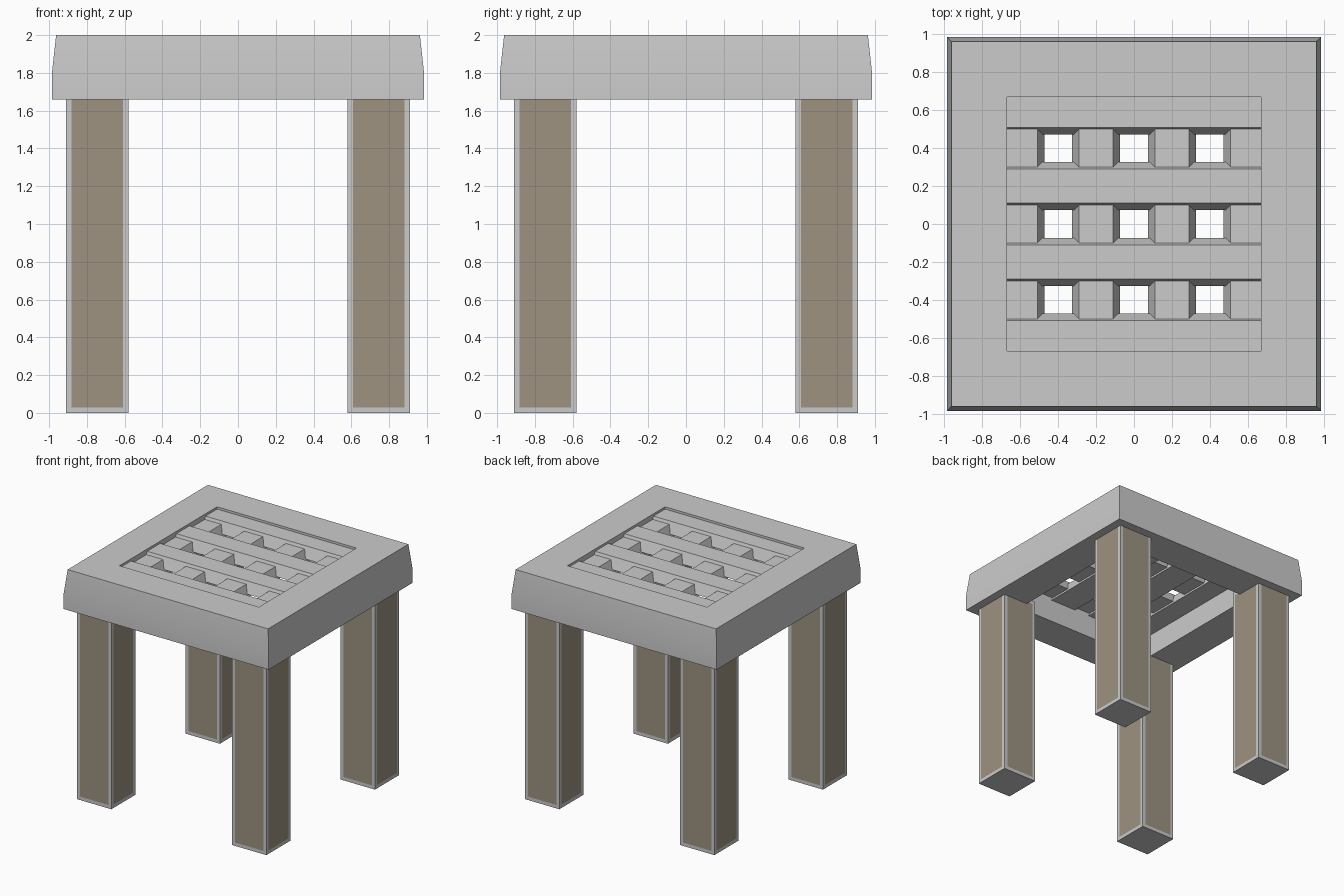
import bpy
import bmesh
from mathutils import Matrix

cube = bpy.data.objects.get("Cube")
if cube:
    bpy.data.objects.remove(cube, do_unlink=True)


def make_material(name, color):
    mat = bpy.data.materials.new(name)
    mat.use_nodes = True
    mat.diffuse_color = color
    mat.node_tree.nodes["Principled BSDF"].inputs["Base Color"].default_value = color
    return mat


grey = make_material("pale grey", (0.6, 0.6, 0.6, 1))
brown = make_material("taupe panel", (0.34, 0.29, 0.22, 1))


def finish(bm, name, mats):
    bmesh.ops.recalc_face_normals(bm, faces=bm.faces)
    mesh = bpy.data.meshes.new(name)
    bm.to_mesh(mesh)
    bm.free()
    for mat in mats:
        mesh.materials.append(mat)
    obj = bpy.data.objects.new(name, mesh)
    bpy.context.collection.objects.link(obj)
    return obj


# Seat frame: one profile swept round a square with mitred corners
PROFILE = [(0.985, 1.66), (0.985, 1.80), (0.963, 2.0), (0.67, 2.0), (0.67, 1.66)]
bm = bmesh.new()
rings = [[bm.verts.new((sx * r, sy * r, z)) for r, z in PROFILE]
         for sx, sy in ((-1, -1), (1, -1), (1, 1), (-1, 1))]
for i, ring in enumerate(rings):
    following = rings[(i + 1) % 4]
    for j in range(len(PROFILE)):
        k = (j + 1) % len(PROFILE)
        bm.faces.new((ring[j], following[j], following[k], ring[k]))
frame = finish(bm, "seat_frame", [grey])
bpy.ops.object.select_all(action='DESELECT')
frame.select_set(True)
bpy.context.view_layer.objects.active = frame
bpy.ops.object.shade_smooth_by_angle()


# Seat lattice: slats that widen downwards, crossing just below each other
def add_slat(name, offset, top, bottom, along_y):
    bm = bmesh.new()
    bmesh.ops.create_cube(bm, size=1)
    for v in bm.verts:
        upper = v.co.z > 0
        half = 0.09 if upper else 0.127
        v.co = (v.co.x * 1.38, offset + v.co.y * 2 * half, top if upper else bottom)
    if along_y:
        bm.transform(Matrix(((0, 1, 0, 0), (1, 0, 0, 0), (0, 0, 1, 0), (0, 0, 0, 1))))
    finish(bm, name, [grey])


for i, offset in enumerate((-0.6, -0.2, 0.2, 0.6), 1):
    add_slat(f"upper_slat_{i}", offset, 1.98, 1.885, False)
    add_slat(f"lower_slat_{i}", offset, 1.955, 1.86, True)

# Legs: square posts with an inset panel on each side
for depth, sy in (("front", -1), ("back", 1)):
    for side, sx in (("right", -1), ("left", 1)):
        bm = bmesh.new()
        bmesh.ops.create_cube(bm, size=1)
        for v in bm.verts:
            v.co = (sx * 0.745 + v.co.x * 0.33, sy * 0.745 + v.co.y * 0.33,
                    (v.co.z + 0.5) * 1.71)
        bm.normal_update()
        sides = [f for f in bm.faces if abs(f.normal.z) < 0.5]
        bmesh.ops.inset_individual(bm, faces=sides, thickness=0.042)
        for f in sides:
            f.material_index = 1
        finish(bm, f"{depth}_{side}_leg", [grey, brown])
